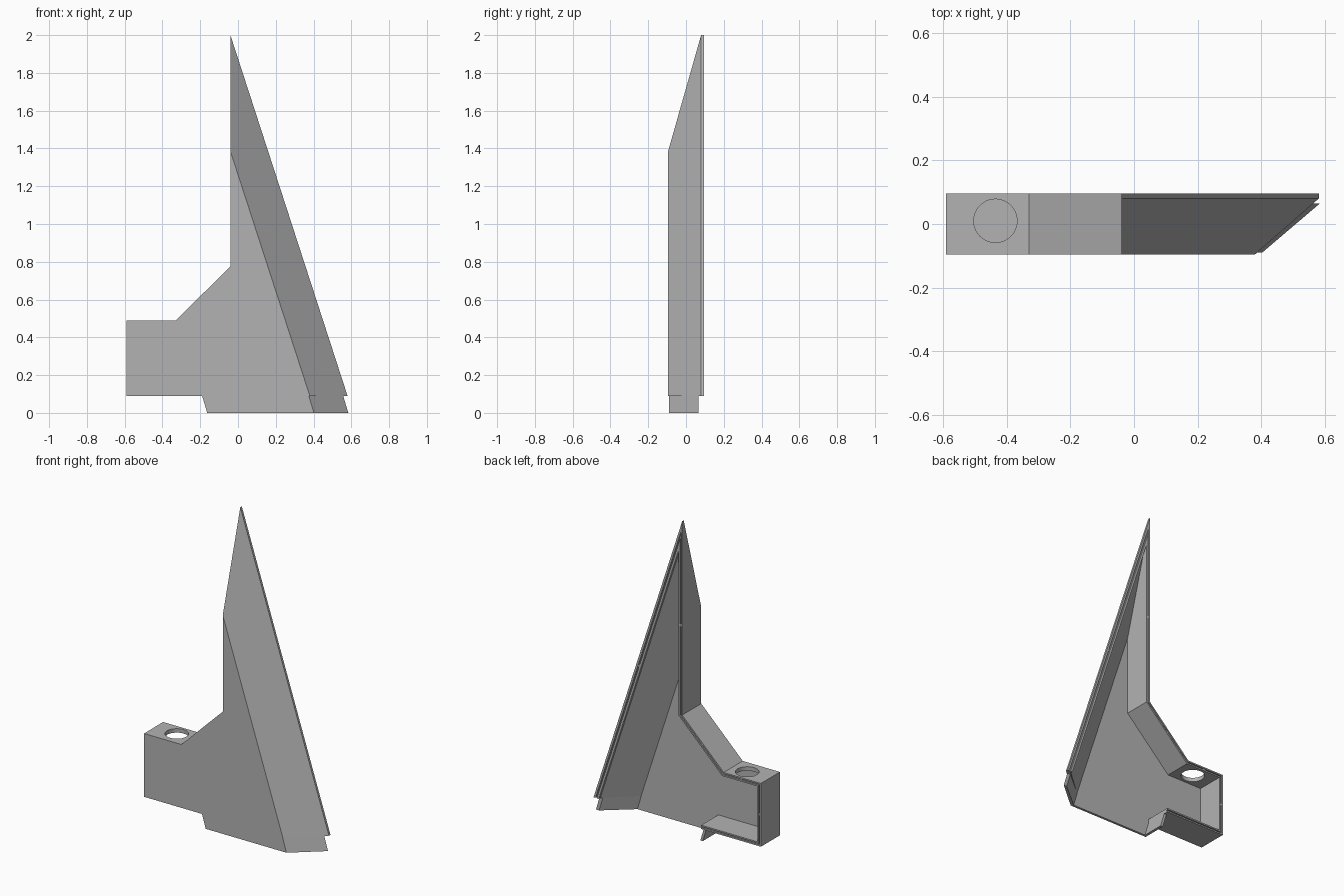
import bpy, bmesh, math
from mathutils import Vector

old = bpy.data.objects.get("Cube")
if old:
    bpy.data.objects.remove(old, do_unlink=True)

grey = bpy.data.materials.new("plain grey")
grey.use_nodes = True
COLOUR = (0.45, 0.45, 0.45, 1)
grey.diffuse_color = COLOUR
grey.node_tree.nodes["Principled BSDF"].inputs["Base Color"].default_value = COLOUR

# Side profile in x, z: arm, shoulder, spine, apex, sloping edge
PROFILE = [Vector(p) for p in
           [(-0.59, 0.09), (-0.59, 0.49), (-0.33, 0.49), (-0.04, 0.775), (-0.04, 2.0), (0.58, 0.09)]]
FRONT, MID, BACK = -0.095, 0.08, 0.095
CHAMFER = 0.19          # inward shift of the sloping edge at the front
WALL, SLOPE_WALL = 0.025, 0.035
SKIRT_LEFT = -0.173


def inset(wall, slope, floor=None):
    """Move every edge of the profile inward, the sloping edge by its own amount."""
    n = len(PROFILE)
    dist = [wall] * 4 + [slope, wall if floor is None else floor]
    lines = []
    for i in range(n):
        a, b = PROFILE[i], PROFILE[(i + 1) % n]
        d = (b - a).normalized()
        lines.append((a + Vector((d.y, -d.x)) * dist[i], d))
    result = []
    for i in range(n):
        (p, d), (q, e) = lines[i - 1], lines[i]
        t = (q - p).cross(e) / d.cross(e) if hasattr(d, "cross") else 0
        result.append(p + d * t)
    return result


def open_bottom(points, depth=0.05):
    """Carry an inset profile down through the floor to the right of the arm."""
    last = points[-1]
    d = (points[-1] - points[-2]).normalized()
    foot = last + d * ((depth - last.y) / d.y)
    return points[:-1] + [foot, Vector((SKIRT_LEFT, depth)), Vector((SKIRT_LEFT, points[0].y))]


def loft(name, rings):
    """Closed solid through matching rings of 3D points."""
    bm = bmesh.new()
    loops = [[bm.verts.new(p) for p in ring] for ring in rings]
    n = len(loops[0])
    for a, b in zip(loops, loops[1:]):
        for i in range(n):
            j = (i + 1) % n
            bm.faces.new((a[i], a[j], b[j], b[i]))
    bm.faces.new(loops[0])
    bm.faces.new(loops[-1])
    bmesh.ops.recalc_face_normals(bm, faces=bm.faces[:])
    mesh = bpy.data.meshes.new(name)
    bm.to_mesh(mesh)
    bm.free()
    mesh.materials.append(grey)
    obj = bpy.data.objects.new(name, mesh)
    bpy.context.collection.objects.link(obj)
    return obj


def at(points, y):
    return [(p.x, y, p.y) for p in points]


def cut(target, cutter):
    mod = target.modifiers.new(cutter.name, 'BOOLEAN')
    mod.operation, mod.solver, mod.object = 'DIFFERENCE', 'EXACT', cutter
    cutter.hide_render = True
    cutter.display_type = 'WIRE'
    cutter.hide_set(True)


# Outer shell with the chamfered sloping face
shell = loft("shell", [at(inset(0, CHAMFER), FRONT), at(PROFILE, MID), at(PROFILE, BACK)])

# Hollow inside, open at the back and below
inner_y = FRONT + 0.02
inner_slope = CHAMFER * (MID - inner_y) / (MID - FRONT) + SLOPE_WALL
hollow_back = open_bottom(inset(WALL, SLOPE_WALL))
cut(shell, loft("hollow_cutter", [at(open_bottom(inset(WALL, inner_slope)), inner_y),
                                  at(hollow_back, MID), at(hollow_back, BACK + 0.02)]))

# Narrow groove along the back rim
outer_line = open_bottom(inset(0.009, 0.013))[:6]
inner_line = open_bottom(inset(0.016, 0.021))[:6]
start = [Vector((-0.16, line[0].y)) for line in (outer_line, inner_line)]
band = [start[0]] + outer_line + inner_line[::-1] + [start[1]]
cut(shell, loft("groove_cutter", [at(band, BACK - 0.01), at(band, BACK + 0.01)]))

# Round hole in the top of the arm
circle = [(-0.435 + 0.068 * math.cos(a), 0.01 + 0.068 * math.sin(a))
          for a in (math.tau * i / 48 for i in range(48))]
cut(shell, loft("hole_cutter", [[(x, y, z) for x, y in circle] for z in (0.4, 0.55)]))

# Leaning skirt below the opening
skirt = [(-0.19, 0.065), (-0.19, -0.09), (0.375, -0.09), (0.557, 0.065),
         (0.535, 0.065), (0.365, -0.075), (SKIRT_LEFT, -0.075), (SKIRT_LEFT, 0.065)]
loft("skirt", [[(x, y, 0.09) for x, y in skirt], [(x + 0.027, y, 0) for x, y in skirt]])

# Small locating pins at the middle of each rim edge
middle = inset(0.0125, 0.017)
for i in range(5):
    c = (middle[i] + middle[i + 1]) / 2
    ring = [c + 0.007 * Vector((math.cos(a), math.sin(a)))
            for a in (math.tau * k / 12 for k in range(12))]
    loft(f"rim_pin_{i + 1}", [at(ring, BACK - 0.015), at(ring, BACK - 0.002)])
